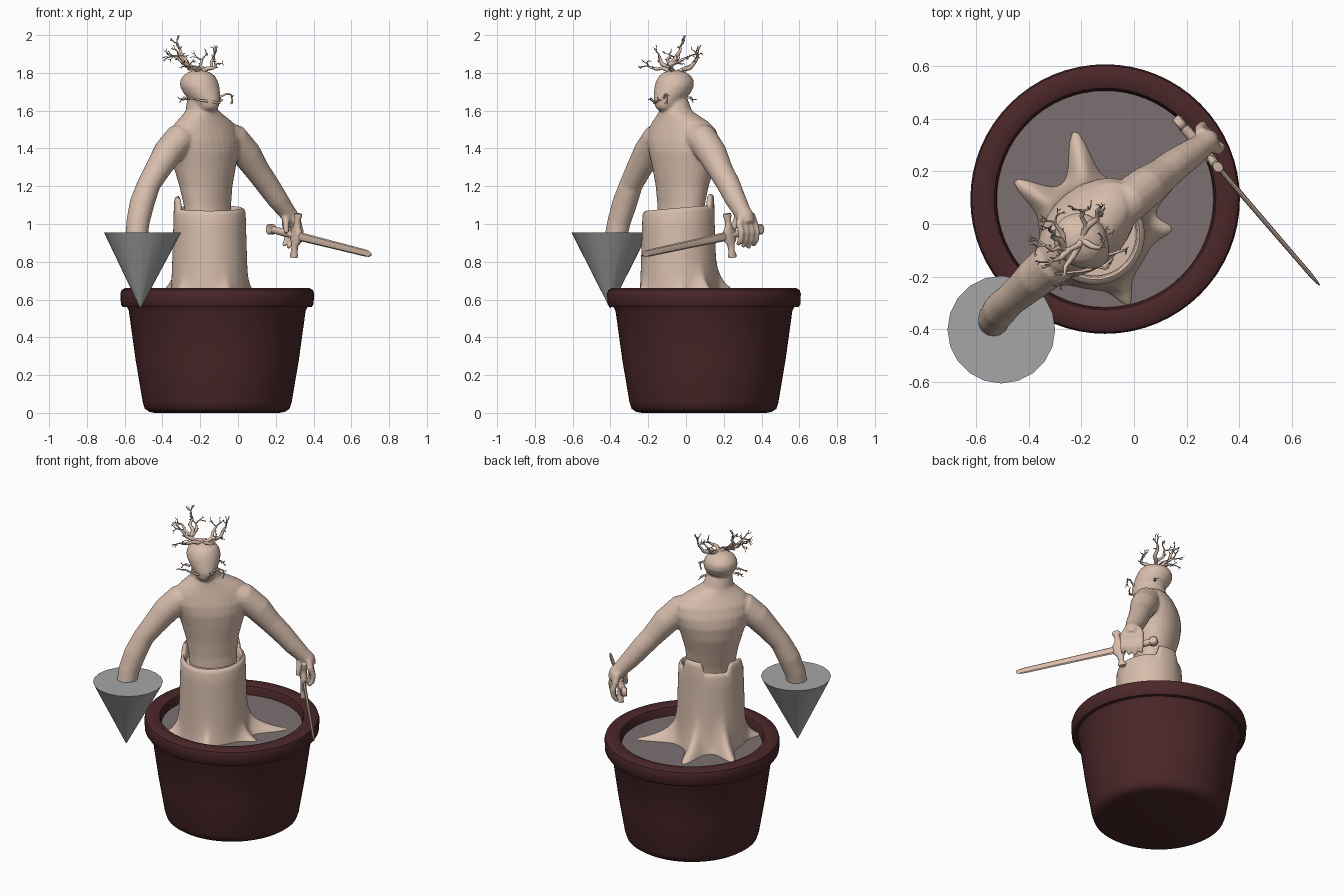
import bpy, bmesh, math, random
from mathutils import Vector as V

if "Cube" in bpy.data.objects:
    bpy.data.objects.remove(bpy.data.objects["Cube"])

random.seed(4)
SIDE = V((1, 1, 0)).normalized()     # figure's left
FRONT = V((1, -1, 0)).normalized()   # figure faces this way
UP = V((0, 0, 1))


def material(name, rgb):
    m = bpy.data.materials.new(name)
    m.diffuse_color = (*rgb, 1)
    m.use_nodes = True
    m.node_tree.nodes["Principled BSDF"].inputs["Base Color"].default_value = m.diffuse_color
    return m


WOOD = material("pale_wood", (0.68, 0.51, 0.41))
CLAY = material("dark_clay", (0.07, 0.02, 0.022))
SOIL = material("soil", (0.2, 0.16, 0.165))
GREY = material("grey", (0.38, 0.38, 0.38))


def finish(bm, name, mat=None, angle=40):
    bmesh.ops.recalc_face_normals(bm, faces=bm.faces[:])
    me = bpy.data.meshes.new(name)
    bm.to_mesh(me)
    bm.free()
    for p in me.polygons:
        p.use_smooth = True
    me.set_sharp_from_angle(angle=math.radians(angle))
    ob = bpy.data.objects.new(name, me)
    bpy.context.collection.objects.link(ob)
    if mat:
        me.materials.append(mat)
    return ob


def ring(c, u, v, a, b, n):
    return [V(c) + u * a * math.cos(2 * math.pi * i / n) + v * b * math.sin(2 * math.pi * i / n)
            for i in range(n)]


def loft(bm, rings):
    rows = [[bm.verts.new(p) for p in r] for r in rings]
    n = len(rows[0])
    for r, s in zip(rows, rows[1:]):
        for i in range(n):
            bm.faces.new((r[i], r[(i + 1) % n], s[(i + 1) % n], s[i]))
    bm.faces.new(rows[0])
    bm.faces.new(rows[-1])


def tube(bm, pts, n=16):
    """Round limb through (x, y, z, radius) points."""
    cs = [V(p[:3]) for p in pts]
    rings = []
    for i, c in enumerate(cs):
        t = (cs[min(i + 1, len(cs) - 1)] - cs[max(i - 1, 0)]).normalized()
        u = t.cross(FRONT).normalized()
        rings.append(ring(c, u, t.cross(u), pts[i][3], pts[i][3], n))
    loft(bm, rings)


# Pot and soil
X, Y = V((1, 0, 0)), V((0, 1, 0))
profile = [(.33, 0), (.36, .006), (.383, .022), (.394, .055), (.432, .28), (.468, .54), (.478, .56),
           (.5, .56), (.51, .575), (.513, .63), (.507, .65), (.49, .66), (.44, .66), (.422, .652),
           (.415, .635), (.41, .57)]
bm = bmesh.new()
loft(bm, [ring((-.11, .095, z), X, Y, r, r, 64) for r, z in profile])
finish(bm, "pot", CLAY)
bm = bmesh.new()
loft(bm, [ring((-.11, .095, z), X, Y, .413, .413, 64) for z in (.58, .6)])
finish(bm, "soil", SOIL)

# Hollow stump with flared roots: (angle in degrees, tip distance, steepness)
roots = [(101, .41, 7), (146, .375, 6), (4, .30, 12), (-64, .31, 12), (-135, .31, 12), (37, .45, 10)]


def gap(a, b):
    return abs((a - b + math.pi) % (2 * math.pi) - math.pi)


def stump_top(a):
    chunk = max(min(1, max(0, (.42 - gap(a, math.radians(d))) / .1)) for d in (88, 182))
    return 1.085 + .015 * math.sin(a) + .06 * chunk


def stump_radius(a, z):
    s = min(1, max(0, (1.1 - z) / .5))
    r = .189 + .015 * s
    for deg, tip, power in roots:
        r += (tip - .21) * s ** power / (1 + (gap(a, math.radians(deg)) / .18) ** 2) ** 1.5
    return r


N = 120
rows = []
for k in (0, .03, .05, .075, .1, .14, .19, .25, .32, .4, .5, .65, .8, .95):
    row = []
    for i in range(N):
        a = 2 * math.pi * i / N
        z = .58 + (stump_top(a) - .58) * k
        r = stump_radius(a, z)
        row.append(V((-.15 + r * math.cos(a), -.04 + r * math.sin(a), z)))
    rows.append(row)
for r, dz in ((.184, -.008), (.172, 0), (.163, -.01), (.158, -.05)):
    rows.append([V((-.15 + r * math.cos(a), -.04 + r * math.sin(a), stump_top(a) + dz))
                 for a in (2 * math.pi * i / N for i in range(N))])
rows.append([V((p.x, p.y, 1.04)) for p in rows[-1]])
bm = bmesh.new()
loft(bm, rows)
finish(bm, "stump", WOOD, 60)

# Body: overlapping lofts fused by a voxel remesh. (x, y, z, half width, half depth)
torso = [(-.155, -.03, 1.03, .14, .1), (-.162, -.026, 1.1, .143, .105), (-.17, -.02, 1.2, .157, .122),
         (-.176, -.014, 1.3, .184, .142), (-.177, -.013, 1.38, .212, .15), (-.177, -.015, 1.44, .23, .142),
         (-.177, -.02, 1.5, .222, .122), (-.178, -.03, 1.54, .185, .104), (-.183, -.042, 1.57, .138, .092),
         (-.19, -.055, 1.6, .09, .083), (-.195, -.065, 1.66, .075, .075)]
# (forward offset, z, half width, half depth)
head = [(.066, 1.597, .03, .034), (.066, 1.61, .049, .056), (.06, 1.63, .06, .071),
        (.042, 1.66, .073, .092), (.02, 1.695, .09, .105), (.006, 1.73, .1, .108),
        (0, 1.76, .096, .102), (0, 1.785, .081, .086), (0, 1.803, .056, .06), (0, 1.815, .025, .025)]
bm = bmesh.new()
loft(bm, [ring(t[:3], SIDE, FRONT, t[3], t[4], 32) for t in torso])
loft(bm, [ring(V((-.207, -.058, z)) + FRONT * o, SIDE, FRONT, a, b, 32) for o, z, a, b in head])
# right arm reaching into the cone
tube(bm, [(-.22, -.08, 1.48, .08), (-.315, -.155, 1.445, .083), (-.37, -.2, 1.38, .079),
          (-.425, -.25, 1.29, .068), (-.472, -.29, 1.21, .062), (-.508, -.325, 1.11, .066),
          (-.53, -.355, 1.01, .062), (-.535, -.37, .94, .06), (-.525, -.39, .87, .05),
          (-.52, -.4, .8, .035)])
# left arm
tube(bm, [(-.12, .01, 1.48, .08), (-.02, .09, 1.445, .083), (.045, .14, 1.37, .079),
          (.105, .185, 1.28, .066), (.155, .225, 1.21, .062), (.21, .262, 1.13, .056),
          (.255, .295, 1.07, .047), (.28, .317, 1.035, .045), (.292, .328, 1.0, .034)])
# fingers and thumb around the grip
along = V((.65, -.76, 0))
for i in range(4):
    o = V((.285, .322, 0)) + along * (i - 1.5) * .036
    low = .868 + .012 * abs(i - 1.3)
    tube(bm, [(.275 + (o.x - .285) * .5, .32 + (o.y - .322) * .5, 1.05, .026), (o.x, o.y, 1.0, .02),
              (o.x + .012, o.y + .012, .955, .018), (o.x + .008, o.y + .008, .915, .016),
              (o.x - .008, o.y - .008, low, .012)], 10)
tube(bm, [(.25, .28, 1.05, .022), (.255, .26, 1.0, .018), (.255, .245, .95, .013)], 10)
body = finish(bm, "body", WOOD)
m = body.modifiers.new("fuse", 'REMESH')
m.mode, m.voxel_size, m.use_smooth_shade = 'VOXEL', .0065, True
m = body.modifiers.new("soften", 'SMOOTH')
m.factor, m.iterations = .5, 10

# Sword
A, B = V((.175, .385, .972)), V((.708, -.235, .838))
D = (B - A).normalized()
W = D.cross(UP).normalized()   # thin direction
H = W.cross(D)                 # wide direction
G = A + D * .205
bm = bmesh.new()
loft(bm, [ring(A + D * t, W, H, r, r, 12) for t, r in ((0, .016), (.02, .019), (.11, .021), (.2, .018))])
loft(bm, [ring(A + W * t, D, H, r, r, 16) for t, r in ((-.018, .022), (-.013, .028), (.013, .028), (.018, .022))])
finish(bm, "sword_grip", WOOD)
bm = bmesh.new()
loft(bm, [ring(G + D * t, W, H, a, b, 8) for t, a, b in
          ((0, .01, .024), (.3, .009, .021), (.57, .008, .019), (.6, .006, .016), (.62, .003, .008))])
finish(bm, "sword_blade", WOOD, 25)
bm = bmesh.new()
loft(bm, [ring(G + H * h, W, D, .018, d, 12) for h, d in
          ((-.118, .022), (-.105, .026), (-.085, .016), (-.05, .02), (-.025, .04), (.025, .04),
           (.05, .02), (.085, .016), (.105, .026), (.118, .022))])
finish(bm, "sword_guard", WOOD)

# Cone over the right hand
bm = bmesh.new()
bmesh.ops.create_cone(bm, cap_ends=True, segments=20, radius1=.002, radius2=.205, depth=.4)
bmesh.ops.translate(bm, verts=bm.verts, vec=(-.505, -.402, .756))
for v in bm.verts:
    if v.co.z < .6:
        v.co.x -= .012
finish(bm, "hand_cone", GREY)


# Twigs: tapered poly curves with random forks at the ends
def spline(cu, pts, r0, r1):
    s = cu.splines.new('POLY')
    s.points.add(len(pts) - 1)
    for i, p in enumerate(pts):
        s.points[i].co = (p[0], p[1], min(p[2], 1.997), 1)
        s.points[i].radius = r0 + (r1 - r0) * i / (len(pts) - 1)


def fork(cu, p, d, length, r, depth):
    for k in range(2):
        e = (d + V([random.uniform(-.8, .8) for _ in range(3)])).normalized()
        mid = p + e * length * .5
        end = mid + (e + V([random.uniform(-.6, .6) for _ in range(3)])).normalized() * length * .5
        spline(cu, [p, mid, end], r, r * .65)
        if depth:
            fork(cu, end, e, length * .75, r * .65, depth - 1)


def twigs(name, paths, r0, r1, length, depth):
    cu = bpy.data.curves.new(name, 'CURVE')
    cu.dimensions, cu.bevel_depth, cu.bevel_resolution, cu.use_fill_caps = '3D', 1, 1, True
    cu.materials.append(WOOD)
    for path in paths:
        pts = [V(p) for p in path]
        spline(cu, pts, r0, r1)
        d = (pts[-1] - pts[-2]).normalized()
        fork(cu, pts[-1], d, length, r1 * .8, depth)
        fork(cu, pts[-2], d, length * .8, r1 * .7, 0)
    bpy.context.collection.objects.link(bpy.data.objects.new(name, cu))


twigs("antlers", [
    [(-.2, -.06, 1.79), (-.21, -.08, 1.825), (-.25, -.1, 1.83), (-.29, -.09, 1.85), (-.31, -.1, 1.87), (-.34, -.08, 1.89)],
    [(-.2, -.06, 1.8), (-.23, -.12, 1.825), (-.26, -.16, 1.82), (-.265, -.19, 1.83)],
    [(-.25, -.1, 1.83), (-.28, -.13, 1.85), (-.31, -.14, 1.89)],
    [(-.27, -.09, 1.84), (-.28, -.06, 1.87), (-.31, -.05, 1.89), (-.305, -.03, 1.92), (-.315, -.03, 1.935)],
    [(-.27, -.09, 1.84), (-.27, -.04, 1.86), (-.3, 0, 1.88)],
    [(-.2, -.05, 1.8), (-.18, -.01, 1.82), (-.2, .03, 1.84), (-.19, .05, 1.87)],
    [(-.18, -.01, 1.82), (-.14, .02, 1.825), (-.14, .05, 1.86), (-.13, .06, 1.88)],
    [(-.2, -.06, 1.8), (-.16, -.085, 1.825), (-.13, -.09, 1.825), (-.12, -.07, 1.84)]], .014, .006, .032, 2)
twigs("beard_twigs", [
    [(-.12, -.12, 1.65), (-.09, -.115, 1.675), (-.06, -.105, 1.69), (-.037, -.1, 1.685), (-.03, -.1, 1.655)],
    [(-.16, -.17, 1.65), (-.2, -.18, 1.655), (-.25, -.185, 1.665), (-.28, -.19, 1.66)],
    [(-.26, -.12, 1.66), (-.285, -.125, 1.67), (-.3, -.13, 1.66)],
    [(-.15, .01, 1.67), (-.14, .025, 1.67), (-.13, .035, 1.66)],
    [(-.14, -.16, 1.65), (-.11, -.17, 1.64), (-.09, -.15, 1.65)]], .007, .004, .025, 0)
